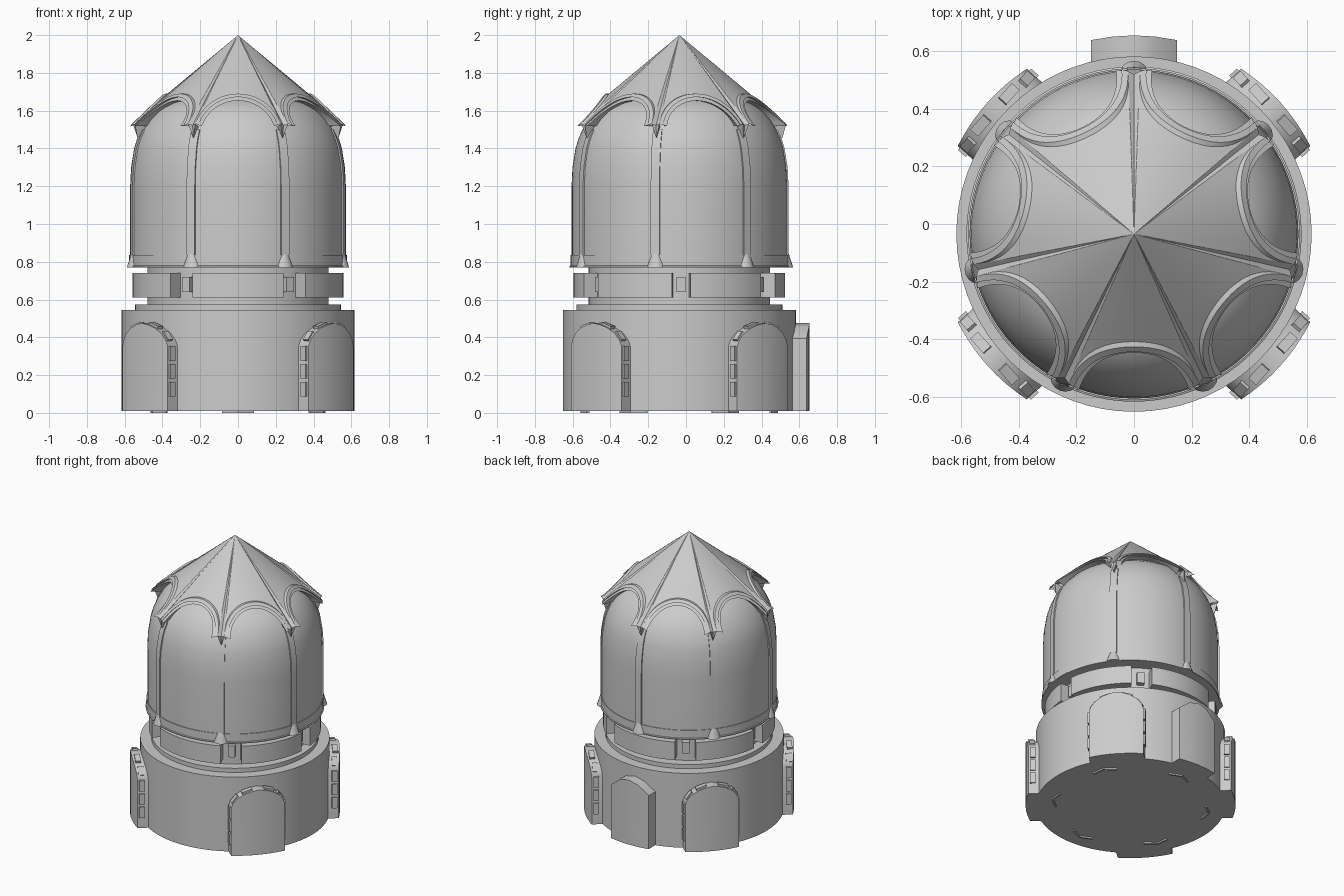
import bpy, bmesh
from math import sin, cos, pi, radians, sqrt, acos
from mathutils import Matrix, Vector

if "Cube" in bpy.data.objects:
    bpy.data.objects.remove(bpy.data.objects["Cube"])

CY = -0.035           # tower axis offset in y
N = 7                 # dome lobes
RIBS = [pi / 2 + i * 2 * pi / N for i in range(N)]
LOBES = [-pi / 2 + i * 2 * pi / N for i in range(N)]


def finish(name, bm, angle=30):
    bmesh.ops.remove_doubles(bm, verts=bm.verts, dist=1e-5)
    bmesh.ops.recalc_face_normals(bm, faces=bm.faces)
    me = bpy.data.meshes.new(name)
    bm.to_mesh(me)
    bm.free()
    ob = bpy.data.objects.new(name, me)
    bpy.context.collection.objects.link(ob)
    ob.location.y = CY
    bpy.ops.object.select_all(action='DESELECT')
    ob.select_set(True)
    bpy.context.view_layer.objects.active = ob
    bpy.ops.object.shade_smooth_by_angle(angle=radians(angle))
    return ob


def polar(a, r, z):
    return Vector((r * cos(a), r * sin(a), z))


def lathe(name, prof, seg=72):
    bm = bmesh.new()
    rings = [[bm.verts.new(polar(2 * pi * i / seg, max(r, 1e-6), z)) for i in range(seg)]
             for r, z in prof]
    for a, b in zip(rings, rings[1:]):
        for i in range(seg):
            j = (i + 1) % seg
            bm.faces.new((a[i], a[j], b[j], b[i]))
    return finish(name, bm)


def skin(bm, cols):
    """Join a row of four-point sections into a closed solid"""
    cols = [[bm.verts.new(p) for p in c] for c in cols]
    for a, b in zip(cols, cols[1:]):
        for k in range(4):
            m = (k + 1) % 4
            bm.faces.new((a[k], a[m], b[m], b[k]))
    bm.faces.new(cols[0])
    bm.faces.new(cols[-1][::-1])


def door(bm, ang, r0, r1, z0, tops):
    """Curved door slab with parallel sides: tops = [(sideways offset, top height)]"""
    rot = Matrix.Rotation(ang, 3, 'Z')
    skin(bm, [[rot @ Vector((sqrt(r * r - s * s), s, z)) for r, z in
               ((r0, z0), (r1, z0), (r1, zt), (r0, zt))] for s, zt in tops])


def box(bm, ang, r, z, size, off=0.0, roll=0.0):
    """size = radial, tangential, height"""
    m = (Matrix.Rotation(ang, 4, 'Z') @ Matrix.Translation((r, off, z))
         @ Matrix.Rotation(roll, 4, 'X') @ Matrix.Diagonal((*size, 1)))
    bmesh.ops.create_cube(bm, size=1, matrix=m)


# round base, step and neck
lathe("base_drum", [(0, .01), (.617, .01), (.617, .545), (0, .545)])
lathe("base_step", [(0, .54), (.545, .54), (.545, .575), (0, .575)])
lathe("neck", [(0, .57), (.48, .57), (.48, .78), (0, .78)])

# thin chevron feet under the base
bm = bmesh.new()
for i in range(6):
    for s in (-1, 1):
        m = (Matrix.Rotation(i * pi / 3 + pi / 6, 4, 'Z') @ Matrix.Translation((.5, s * .04, .006))
             @ Matrix.Rotation(s * .4, 4, 'Z') @ Matrix.Diagonal((.012, .09, .012, 1)))
        bmesh.ops.create_cube(bm, size=1, matrix=m)
finish("feet", bm)

# collar: six curved segments with small blocks in the gaps
GAPS = [(-57.5, 7), (1, 5), (57.5, 7), (122.5, 7), (179, 5), (237.5, 7), (302.5, 7)]
bm = bmesh.new()
for (g0, h0), (g1, h1) in zip(GAPS, GAPS[1:]):
    s, e = radians(g0 + h0), radians(g1 - h1)
    skin(bm, [[polar(s + (e - s) * k / 12, r, z) for r, z in
               ((.46, .61), (.56, .61), (.56, .74), (.46, .74))] for k in range(13)])
finish("collar_segments", bm)
bm = bmesh.new()
for g, h in GAPS[1:]:
    box(bm, radians(g), .48, .68, (.07, .048, .08))
finish("collar_blocks", bm)

# arched door slabs
ARCH = [(0, .475), (.25, .467), (.5, .452), (.78, .42), (.93, .385), (1, .35)]
DOORS = [radians(s) for s in (41.8, 138.2, 221.8, 318.2)]
W = .18
TOPS = [(-u * W, z) for u, z in ARCH[:0:-1]] + [(u * W, z) for u, z in ARCH]
bm = bmesh.new()
for a in DOORS:
    door(bm, a, .55, .684, .01, TOPS)
finish("side_doors", bm)
bm = bmesh.new()
door(bm, pi / 2, .55, .69, .01, [(-.15, .395), (-.075, .455), (0, .475), (.075, .455), (.15, .395)])
finish("rear_door", bm)

# thin blocks set on the door jambs and arch edges
bm = bmesh.new()
for a in DOORS:
    for s in (-1, 1):
        for k in range(3):
            box(bm, a, .632, .125 + .095 * k, (.036, .02, .078), off=s * W)
        box(bm, a, .636, .405, (.036, .06, .02), off=s * W * .83, roll=-s * .9)
        box(bm, a, .648, .46, (.036, .07, .02), off=s * W * .4, roll=-s * .3)
finish("door_rim_blocks", bm)

# dome with skirt
DOME = [(.571, .835), (.571, 1.2), (.566, 1.3), (.55, 1.4), (.535, 1.45), (.513, 1.5),
        (.483, 1.55), (.44, 1.6), (.385, 1.64), (.31, 1.67), (0, 1.71)]
lathe("dome", [(0, .77), (.582, .77), (.582, .777), (.576, .78), (.576, .835)] + DOME, 84)

# vertical ribs between lobes, following the dome curve
bm = bmesh.new()
for a in RIBS:
    d = Vector((-sin(a), cos(a), 0)) * .024
    rows = [(polar(a, r - .03, z), polar(a, r + .007, z)) for r, z in DOME[:6]]
    skin(bm, [(i - d, o - d, o + d, i + d) for i, o in rows])
finish("ribs", bm)

# tapered round brackets at the rib feet
bm = bmesh.new()
for a in RIBS:
    bmesh.ops.create_cone(bm, cap_ends=True, segments=16, radius1=.052, radius2=.03, depth=.07,
                          matrix=Matrix.Translation(polar(a, .55, .805)))
finish("rib_brackets", bm)

# conical roof with a moulded arch cut into each lobe
SL, ZC, R0, ZTIP = .83, 1.45, .24, 1.53


def arch_pt(a, R, t, inset):
    """Point where an arch of radius R meets the cone, pushed inward along the lobe axis"""
    x, z = R * sin(t), ZC + R * cos(t)
    r = (2 - z) / SL
    y = sqrt(r * r - x * x) - inset
    return Vector((y * cos(a) - x * sin(a), y * sin(a) + x * cos(a), z))


T = acos((ZTIP - ZC) / R0)
K = 24
LEVELS = ((R0, 0), (R0, -.018), (.222, -.014), (.222, .006), (.203, .006), (.203, .16))
bm = bmesh.new()
for a in LOBES:
    ts = [T * (2 * k / K - 1) for k in range(K + 1)]
    # the raised moulding fades out towards the tips
    rows = [[bm.verts.new(arch_pt(a, R, t, i if i > 0 else i * (1 - (t / T) ** 4))) for t in ts]
            for R, i in LEVELS]
    apex = bm.verts.new((0, 0, 2))
    for k in range(K):
        bm.faces.new((apex, rows[0][k], rows[0][k + 1]))
        for p, q in zip(rows, rows[1:]):
            bm.faces.new((p[k], p[k + 1], q[k + 1], q[k]))
    # grooved ridge strip and pointed tip beside this lobe
    b = a + pi / N
    left = arch_pt(a, R0, T, 0)
    right = arch_pt(a + 2 * pi / N, R0, -T, 0)
    mid = bm.verts.new(polar(b, .555, ZTIP - .008))
    low = bm.verts.new(polar(b, .545, 1.455))
    inner = bm.verts.new(polar(b, .44, 1.5))
    for p in (left, right):
        v = bm.verts.new(p)
        bm.faces.new((apex, v, mid))
        bm.faces.new((mid, v, low))
        bm.faces.new((v, inner, low))
finish("roof", bm, 25)
